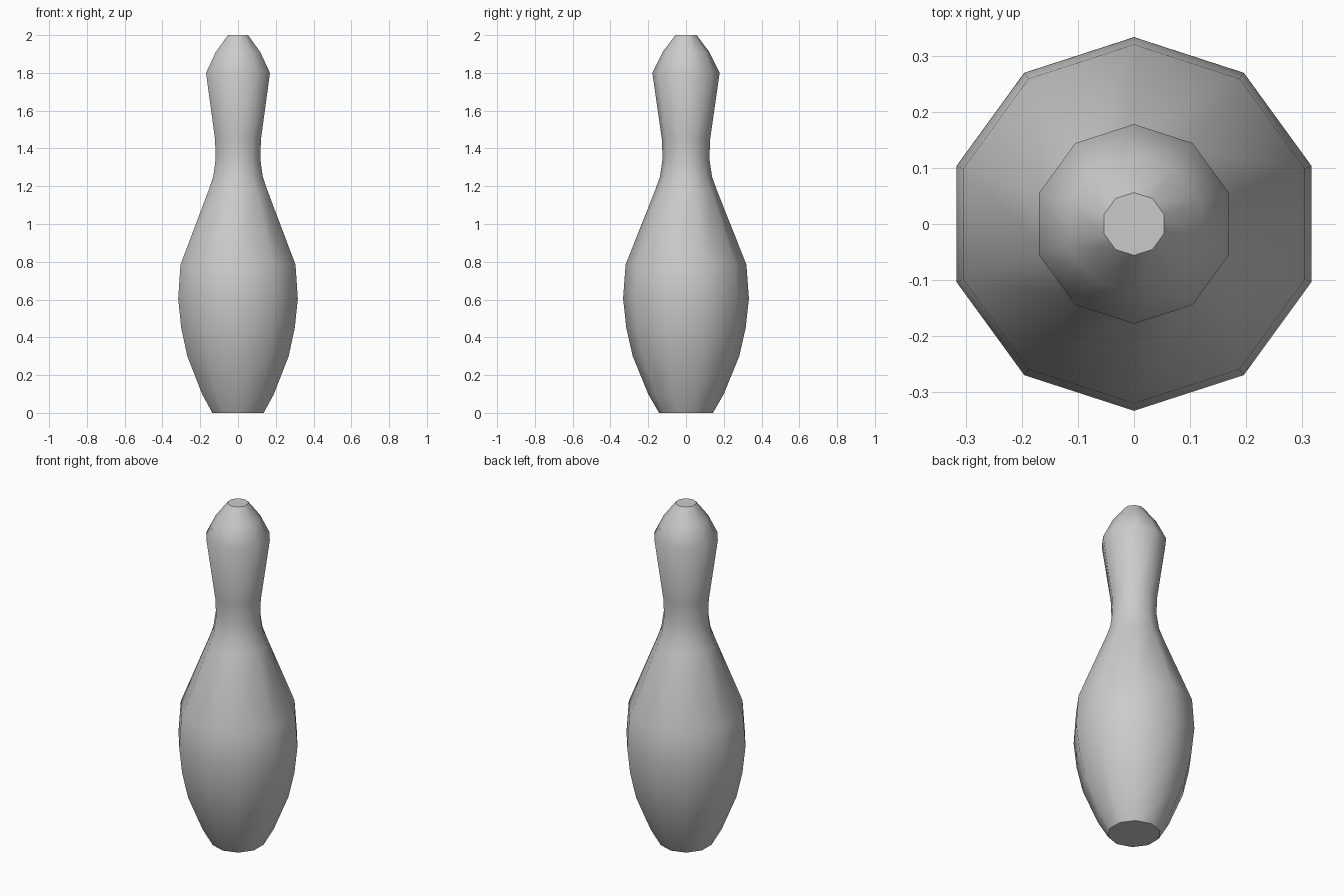
import bpy, bmesh, math

if "Cube" in bpy.data.objects:
    bpy.data.objects.remove(bpy.data.objects["Cube"])

SIDES = 10

# Pin profile: (radius at the corners, height)
PROFILE = [(0.143, 0.0), (0.20, 0.10), (0.282, 0.30), (0.316, 0.45),
           (0.333, 0.605), (0.32, 0.785), (0.163, 1.18), (0.138, 1.25),
           (0.124, 1.345), (0.128, 1.45), (0.178, 1.80), (0.124, 1.91),
           (0.056, 2.0)]

grey = bpy.data.materials.new("light grey")
grey.diffuse_color = (0.6, 0.6, 0.6, 1)
grey.use_nodes = True
grey.node_tree.nodes["Principled BSDF"].inputs["Base Color"].default_value = grey.diffuse_color

# Turned body with ten sides, a corner pointing at +y
bm = bmesh.new()
rings = []
for r, z in PROFILE:
    ring = []
    for i in range(SIDES):
        a = math.pi / 2 + 2 * math.pi * i / SIDES
        ring.append(bm.verts.new((r * math.cos(a), r * math.sin(a), z)))
    rings.append(ring)
for low, high in zip(rings, rings[1:]):
    for i in range(SIDES):
        j = (i + 1) % SIDES
        bm.faces.new((low[i], low[j], high[j], high[i])).smooth = True

# Flat base and flat top
bm.faces.new(rings[0][::-1])
bm.faces.new(rings[-1])

mesh = bpy.data.meshes.new("pin_body")
bm.to_mesh(mesh)
bm.free()
mesh.materials.append(grey)
pin = bpy.data.objects.new("pin_body", mesh)
bpy.context.collection.objects.link(pin)

# Smooth sides, crisp rims at the base and top
bpy.context.view_layer.objects.active = pin
pin.select_set(True)
bpy.ops.object.shade_smooth_by_angle(angle=math.radians(40))
